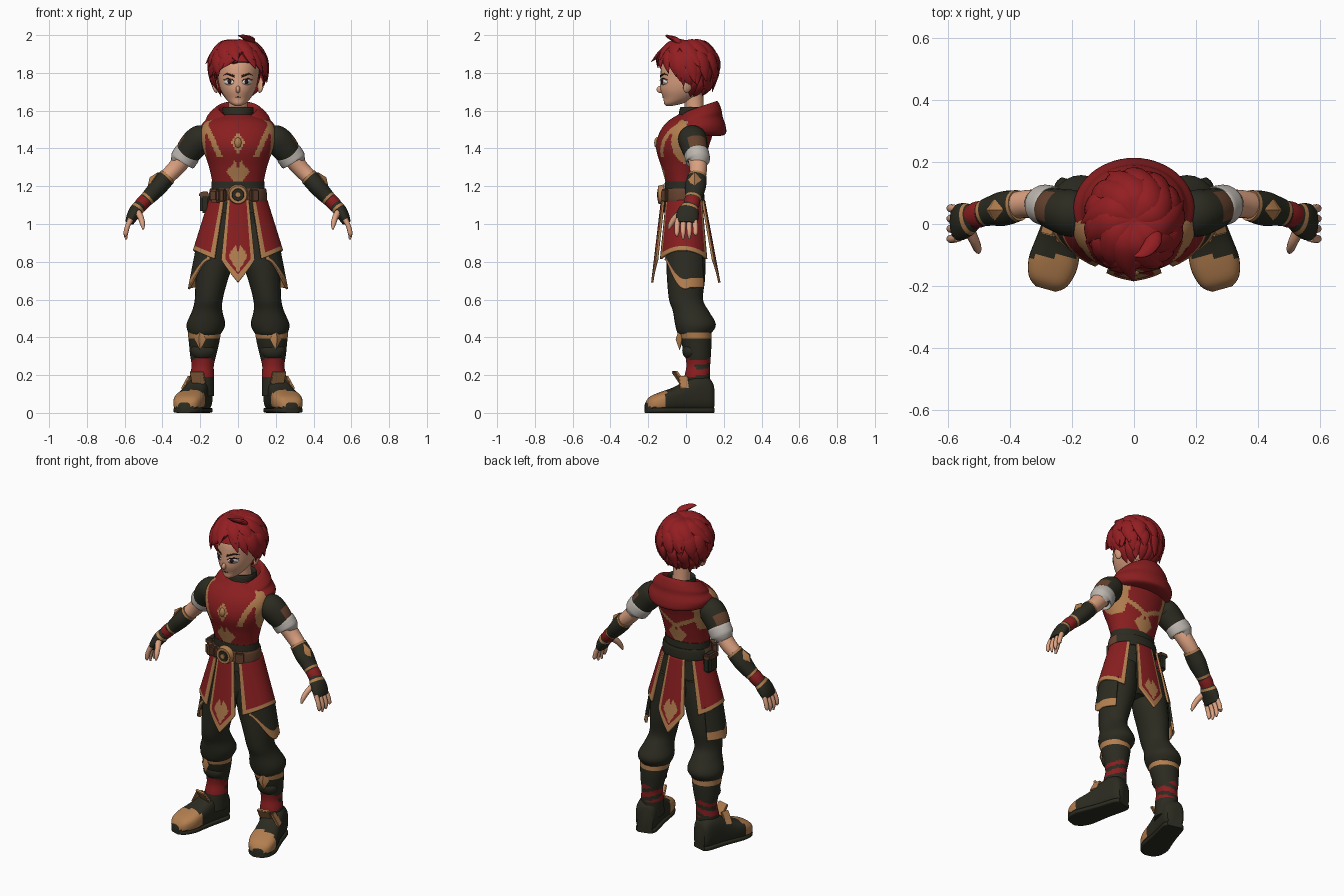
import bpy, bmesh, random
from math import sin, cos, pi, radians, copysign
from mathutils import Vector, Matrix, Euler
from mathutils.bvhtree import BVHTree

random.seed(4)
if "Cube" in bpy.data.objects:
    bpy.data.objects.remove(bpy.data.objects["Cube"])


def material(name, *rgb):
    m = bpy.data.materials.new(name)
    m.use_nodes = True
    m.diffuse_color = (*rgb, 1)
    m.node_tree.nodes["Principled BSDF"].inputs["Base Color"].default_value = (*rgb, 1)
    return m


HAIR = material("hair red", .29, .013, .016)
RED = material("cloth red", .25, .013, .014)
DARK = material("dark cloth", .024, .024, .015)
GOLD = material("gold trim", .45, .21, .078)
SKIN = material("skin", .72, .36, .22)
CUFF = material("pale cuff", .5, .46, .42)
LEATHER = material("brown leather", .13, .055, .028)
WHITE = material("eye white", .75, .72, .7)
INK = material("ink brown", .03, .01, .01)


def finish(name, bm, mats, mirror=False, thick=0):
    bmesh.ops.recalc_face_normals(bm, faces=bm.faces)
    me = bpy.data.meshes.new(name)
    bm.to_mesh(me)
    bm.free()
    for m in mats:
        me.materials.append(m)
    me.shade_smooth()
    me.set_sharp_from_angle(angle=radians(50))
    ob = bpy.data.objects.new(name, me)
    bpy.context.collection.objects.link(ob)
    if thick:
        s = ob.modifiers.new("thickness", 'SOLIDIFY')
        s.thickness, s.offset = thick, 0
    if mirror:
        ob.modifiers.new("mirror", 'MIRROR')
    return ob


def surface(name, f, nu, nv, mats, rule=None, closed=False, mirror=False, thick=0):
    """Grid of f(u, v); rule(u, v, centre) picks each face's material."""
    bm = bmesh.new()
    cols = nu if closed else nu + 1
    rule = rule or (lambda u, v, p: 0)
    grid = [[bm.verts.new(f(i / nu, j / nv)) for i in range(cols)] for j in range(nv + 1)]
    for j in range(nv):
        for i in range(nu):
            k = (i + 1) % cols
            face = bm.faces.new((grid[j][i], grid[j][k], grid[j + 1][k], grid[j + 1][i]))
            face.material_index = int(rule((i + .5) / nu, (j + .5) / nv, face.calc_center_median()))
    if closed:
        for row, v in ((grid[0], 0), (grid[-1], 1)):
            face = bm.faces.new(row)
            face.material_index = int(rule(.5, v, face.calc_center_median()))
    return finish(name, bm, mats, mirror, thick)


def spline(rows, t):
    n = len(rows) - 1
    s = min(int(t * n), n - 1)
    k = t * n - s
    near = [rows[min(max(s + d, 0), n)] for d in (-1, 0, 1, 2)]
    return [b + .5 * k * (c - a + k * (2 * a - 5 * b + 4 * c - d + k * (3 * (b - c) + d - a)))
            for a, b, c, d in zip(*near)]


def loft(name, rings, mats, rule=None, ref=None, n=24, steps=4, sq=1, mirror=False, upright=False):
    """Rings (x, y, z, ra, rb); level rings, or square to the path (or upright) if ref is given."""
    def f(u, v):
        x, y, z, ra, rb = spline(rings, v)
        a, b = Vector((1, 0, 0)), Vector((0, 1, 0))
        if ref:
            p, q = spline(rings, max(v - .02, 0)), spline(rings, min(v + .02, 1))
            t = Vector(q[:3]) - Vector(p[:3])
            if upright:
                t.z = 0
            t.normalize()
            a = Vector(ref)
            a = (a - t * a.dot(t)).normalized()
            b = t.cross(a)
        s, c = [copysign(abs(w) ** sq, w) for w in (sin(u * 2 * pi), cos(u * 2 * pi))]
        return Vector((x, y, z)) + a * max(ra, .001) * s - b * max(rb, .001) * c
    return surface(name, f, n, steps * (len(rings) - 1), mats, rule, True, mirror)


def placed(loc, size, rot):
    return Matrix.LocRotScale(Vector(loc), Euler([radians(r) for r in rot]), Vector(size))


def ball(name, loc, size, mat, rot=(0, 0, 0), seg=20, mirror=False):
    bm = bmesh.new()
    bmesh.ops.create_uvsphere(bm, u_segments=seg, v_segments=max(seg // 2, 2), radius=1,
                              matrix=placed(loc, size, rot))
    return finish(name, bm, [mat], mirror)


def box(name, loc, size, mat, rot=(0, 0, 0), mirror=False):
    bm = bmesh.new()
    bmesh.ops.create_cube(bm, size=1, matrix=placed(loc, size, rot))
    bmesh.ops.bevel(bm, geom=bm.edges[:], offset=min(size) * .25, segments=2, affect='EDGES')
    return finish(name, bm, [mat], mirror)


def disc(name, y, z, r, depth, mat):
    bm = bmesh.new()
    m = Matrix.Translation((0, y, z)) @ Matrix.Rotation(pi / 2, 4, 'X')
    bmesh.ops.create_cone(bm, cap_ends=True, segments=24, radius1=r, radius2=r * .85, depth=depth, matrix=m)
    return finish(name, bm, [mat])


# Head, neck, ears and nose
head = loft("head", [(0, -.09, 1.625, .015, .015), (0, -.066, 1.638, .04, .05), (0, -.035, 1.665, .066, .085),
                     (0, -.01, 1.71, .092, .125), (0, .005, 1.77, .107, .14), (0, .01, 1.85, .112, .138),
                     (0, .01, 1.92, .08, .1), (0, .01, 1.95, .03, .04)], [SKIN], n=40)
loft("neck", [(0, .05, 1.5, .06, .055), (0, .045, 1.6, .05, .05), (0, .035, 1.72, .055, .055)], [SKIN])
ball("ears", (.122, .012, 1.738), (.014, .026, .046), SKIN, (-12, 14, 20), mirror=True)
ball("nose", (0, -.136, 1.712), (.012, .02, .019), SKIN, (-25, 0, 0))

# Eyes, brows and mouth as thin plates laid on the face
tree = BVHTree.FromPolygons([v.co for v in head.data.vertices], [p.vertices for p in head.data.polygons])


def decal(name, outline, mat, lift, mirror=True):
    bm = bmesh.new()
    verts = []
    for x, z in outline:
        hit = tree.ray_cast(Vector((x, -1, z)), Vector((0, 1, 0)))[0]
        verts.append(bm.verts.new((x, hit.y - lift, z)))
    bm.faces.new(verts)
    return finish(name, bm, [mat], mirror, .002)


def oval(x, z, rx, rz):
    return [(x + rx * cos(k * pi / 6), z + rz * sin(k * pi / 6)) for k in range(12)]


decal("eye_whites", oval(.048, 1.751, .026, .015), WHITE, .003)
decal("irises", oval(.045, 1.753, .009, .012), INK, .006)
decal("upper_lids", [(.02, 1.757), (.035, 1.765), (.06, 1.767), (.078, 1.762), (.058, 1.773), (.035, 1.77)], INK, .006)
decal("brows", [(.018, 1.776), (.06, 1.792), (.082, 1.785), (.06, 1.8), (.018, 1.787)], INK, .005)
decal("mouth", [(-.018, 1.672), (0, 1.67), (.018, 1.672), (0, 1.674)], INK, .003, False)

# Hair: scalp shell and overlapping pointed locks, fuller at the front
CENTRE = Vector((0, .012, 1.825))


def scalp(phi, pol, r=1):
    front = 1 + .1 * max(cos(phi), 0) * sin(pol)
    return CENTRE + r * Vector((.136 * sin(phi) * sin(pol), -.142 * front * cos(phi) * sin(pol), .14 * cos(pol)))


surface("hair_shell", lambda u, v: scalp(u * 2 * pi, .02 + v * (radians(76) + 1.2 * sin(u * pi) ** 4), 1.03),
        40, 20, [HAIR], closed=True)


def lock(name, phi, p0, p1, w, swirl, flare):
    rings = []
    for k, r, s in ((0, .95, .5), (.35, 1.06, 1), (.7, 1.1, .8), (1, flare, .03)):
        p = scalp(radians(phi + swirl * k), radians(p0 + (p1 - p0) * k), r)
        rings.append((*p, w * s, w * s * .5))
    a = radians(phi + swirl * .6)
    loft(name, rings, [HAIR], ref=(cos(a), sin(a), 0), n=10, steps=4)


for row, count, first, last, p0, p1, w, swirl in (
        ("crown", 11, 0, 327, 3, 80, .044, 40), ("middle", 10, 60, 300, 36, 108, .042, 14),
        ("side", 9, 80, 280, 74, 130, .032, 8), ("nape", 9, 102, 258, 104, 156, .027, 4)):
    for i in range(count):
        phi = first + (last - first) * i / (count - 1)
        lock(f"hair_{row}_lock_{i + 1}", phi, p0, p1 + random.uniform(-10, 10), w, swirl + random.uniform(-9, 9),
             random.uniform(1.14, 1.3))
for i, (phi, end, swirl) in enumerate(((16, 90, -46), (0, 98, -44), (-18, 104, -40), (-36, 108, -34), (-52, 112, -28),
                                       (-74, 126, -8), (14, 92, 22), (28, 100, 26), (44, 106, 24), (58, 110, 20),
                                       (74, 126, 6))):
    lock(f"hair_fringe_lock_{i + 1}", phi, 28, end, .032, swirl, 1.2)
loft("hair_cowlick", [(.06, -.01, 1.93, .02, .02), (.065, -.05, 1.972, .027, .016), (.035, -.09, 1.99, .02, .01),
                      (0, -.105, 1.998, .002, .002)], [HAIR], ref=(1, 0, 0), n=10)


# Tunic body with painted trim
def tunic(u, v, p):
    x, y, z = abs(p.x), p.y, p.z
    if z < 1.215:
        return 2
    arm = x > .12 and ((y - .02) / .098) ** 2 + ((z - 1.44) / .125) ** 2 < 1
    flame = x / .062 + abs(z - 1.275) / .085 < 1 and x / .02 + abs(z - 1.35) / .06 > 1
    stripe = y < 0 and 1.36 < z < 1.54 and abs(x - .115 - .45 * (z - 1.4)) < .015
    gem = y < 0 and x / .038 + abs(z - 1.43) / .06 < 1
    band = y > 0 and abs(z - 1.33 - .5 * x) < .013
    return arm or flame or stripe or gem or band


loft("tunic", [(0, -.015, 1.12, .138, .095), (0, -.015, 1.2, .134, .09), (0, -.018, 1.3, .153, .112),
               (0, -.02, 1.4, .186, .138), (0, 0, 1.48, .2, .142), (0, .02, 1.54, .17, .12),
               (0, .04, 1.58, .08, .08)], [RED, GOLD, DARK], tunic, n=130, steps=11)
ball("brooch", (0, -.155, 1.43), (.02, .014, .03), GOLD, seg=8)

# Hood draped over the shoulders with a dipped neckline, and the inner collar
HOOD = [(1.475, .04, .155, .13, -.08), (1.485, .048, .186, .162, -.05), (1.52, .05, .195, .16, 0),
        (1.55, .052, .172, .142, .12), (1.575, .054, .16, .134, .22), (1.612, .056, .118, .112, .33),
        (1.605, .055, .098, .092, .33), (1.54, .05, .085, .08, .3)]


def hood(u, v):
    z, cy, rx, ry, tilt = spline(HOOD, v)
    c = cos(u * 2 * pi)
    dip = .042 * max(c, 0) ** 4 * min(1, v * 2)
    return Vector((rx * sin(u * 2 * pi), cy - ry * c, z - tilt * ry * c - dip))


surface("hood", hood, 56, 35, [RED], closed=True)
loft("collar", [(0, .045, 1.51, .082, .09), (0, .042, 1.56, .08, .084), (0, .045, 1.615, .082, .076),
                (0, .045, 1.61, .066, .064), (0, .045, 1.56, .06, .06)], [DARK])

# Waist sash, belt, buckle and pouches
loft("sash", [(0, -.015, 1.06, .15, .108), (0, -.015, 1.14, .143, .102), (0, -.015, 1.225, .14, .097)], [DARK])
loft("belt", [(0, -.015, 1.118, .138, .1), (0, -.015, 1.121, .153, .112), (0, -.015, 1.182, .15, .109),
              (0, -.015, 1.185, .136, .098)], [LEATHER, DARK], lambda u, v, p: p.y > .02, n=40)
disc("buckle", -.132, 1.155, .055, .03, GOLD)
disc("buckle_inset", -.146, 1.155, .036, .008, DARK)
disc("buckle_stud", -.15, 1.155, .016, .008, GOLD)
box("belt_plates", (.085, -.108, 1.152), (.05, .03, .068), LEATHER, (0, 0, 32), True)
box("hip_pouch", (-.175, .01, 1.115), (.05, .085, .115), DARK)
box("hip_pouch_flap", (-.178, .01, 1.155), (.055, .09, .03), LEATHER)
box("small_pouch", (-.12, -.1, 1.15), (.06, .045, .07), LEATHER, (0, 0, -40))


# Skirt panels hanging on a flared cone
def panel(name, a0, a1, top, hem, rule, centre, r0, r1, n=40, mirror=False):
    def f(u, v):
        a = radians(a0 + (a1 - a0) * u)
        z = top + (hem(u) - top) * v
        k = (top - z) / .32
        rx, ry = [p + (q - p) * k for p, q in zip(r0, r1)]
        return Vector((centre[0] + rx * sin(a), centre[1] - ry * cos(a), z))
    surface(name, f, n, n, [RED, GOLD, DARK], rule, mirror=mirror, thick=.012)


def crest(u, v, p):
    x = abs(p.x)
    flame = x / .05 + abs(p.z - .83) / .085 < 1 and x / .018 + abs(p.z - .91) / .06 > 1
    return abs(u - .5) > .37 or v > .9 or flame


def border(u, v, p):
    return abs(u - .5) > .435 or v > .91


def tip(u):
    return .69 + .24 * abs(u - .5)


for name, a, depth in (("front_panel", 0, .122), ("back_panel", 180, .1)):
    panel(name, a - 22, a + 22, 1.125, tip, crest, (0, -.005), (.15, depth), (.235, .16))
panel("side_panels", 30, 140, 1.125, lambda u: .815 + .045 * sin(u * pi), border, (0, -.005), (.15, .112),
      (.25, .148), 48, True)

# Trousers, thigh flaps and lower legs
loft("hips", [(0, -.01, 1.1, .14, .1), (0, -.005, 1, .165, .1), (0, 0, .9, .16, .1), (0, 0, .83, .07, .06)], [DARK])
loft("trouser_legs", [(.09, 0, 1, .085, .095), (.105, 0, .9, .095, .104), (.12, 0, .8, .098, .104),
                      (.14, 0, .7, .085, .1), (.155, 0, .6, .074, .09), (.163, .025, .54, .08, .095),
                      (.17, .05, .47, .102, .108), (.176, .045, .42, .086, .088), (.18, .05, .395, .06, .06)],
     [DARK], mirror=True)
panel("thigh_flaps", 15, 140, .86, lambda u: .81 - .155 * sin(min(u * 1.7, 1.15) * pi / 2) ** 2,
      lambda u, v, p: 1 if v > .76 or u < .06 else 2, (.12, 0), (.1, .108), (.162, .126), 32, True)


def wraps(u, v, p):
    if p.z > .3 - .35 * abs(p.x - .187):
        return 1 if p.z > .392 else 2
    back = p.y > .05 and sin((p.z + .3 * (p.x - .187)) * 2 * pi / .055) < -.2
    return 2 if p.z < .19 or back else 0


loft("lower_legs", [(.178, .048, .425, .088, .086), (.18, .055, .37, .08, .08), (.184, .063, .31, .07, .069),
                    (.187, .065, .25, .059, .063), (.19, .06, .19, .064, .068), (.192, .055, .09, .064, .072)],
     [RED, GOLD, DARK], wraps, n=40, steps=8, mirror=True)
ball("knee_diamonds", (.2, -.034, .39), (.034, .022, .06), GOLD, (0, 0, 20), 4, True)
ball("shin_guards", (.185, .025, .33), (.066, .045, .05), DARK, mirror=True)

# Boots, soles and instep straps
FOOT = [(.138, .048, .15), (.115, .062, .18), (.06, .066, .19), (0, .068, .165), (-.06, .074, .13),
        (-.13, .08, .105), (-.185, .064, .08), (-.21, .034, .05)]
loft("boots", [(.187 + (.14 - y) * .28, y, h / 2 + .006, w, h / 2) for y, w, h in FOOT], [DARK, GOLD],
     lambda u, v, p: p.y < -.105 and p.z > .032, ref=(1, 0, 0), n=32, sq=.7, mirror=True, upright=True)
loft("soles", [(.187 + (.14 - y) * .28, y, .014, w, .014) for y, w, h in FOOT], [DARK], ref=(1, 0, 0),
     sq=.4, mirror=True)
box("boot_tongues", (.212, -.04, .188), (.075, .016, .08), GOLD, (35, 0, 15), True)
box("boot_strap_sides", (.272, -.012, .16), (.014, .05, .08), GOLD, (0, -30, 15), True)

# Arms: sleeve, cuff, skin, bracer, wrist wrap and glove
Y = (0, 1, 0)
loft("sleeves", [(.15, .03, 1.47, .05, .04), (.195, .033, 1.455, .075, .072), (.245, .045, 1.405, .07, .074),
                 (.285, .06, 1.345, .058, .06)], [DARK, LEATHER],
     lambda u, v, p: abs(u - .47) < .12 and .6 < v < .95, Y, steps=8, mirror=True)
loft("cuffs", [(.262, .055, 1.382, .05, .05), (.265, .055, 1.378, .064, .069), (.28, .06, 1.355, .066, .072),
               (.296, .063, 1.332, .063, .068), (.298, .063, 1.328, .048, .048)], [CUFF], ref=Y, mirror=True)
loft("arms", [(.27, .055, 1.37, .05, .05), (.33, .065, 1.295, .046, .045), (.39, .058, 1.235, .042, .04),
              (.5, .03, 1.115, .03, .028)], [SKIN], ref=Y, mirror=True)
loft("bracers", [(.372, .06, 1.252, .05, .046), (.42, .05, 1.2, .056, .048), (.46, .042, 1.155, .048, .042),
                 (.495, .032, 1.12, .04, .036)], [DARK, GOLD], lambda u, v, p: v < .08 or .8 < v < .88,
     Y, steps=8, mirror=True)
ball("bracer_plates", (.45, .045, 1.234), (.022, .036, .052), GOLD, (0, -35, 0), 4, True)
loft("wrist_wraps", [(.488, .034, 1.128, .042, .037), (.505, .03, 1.11, .043, .038), (.522, .024, 1.09, .04, .035)],
     [RED], ref=Y, mirror=True)
loft("gloves", [(.515, .024, 1.1, .04, .033), (.54, .014, 1.07, .055, .036), (.562, .006, 1.035, .06, .03),
                (.575, .004, 1.005, .055, .022)], [DARK, GOLD], lambda u, v, p: .18 < v < .27, Y, steps=6, mirror=True)
for i, (y, z) in enumerate(((-.044, .935), (-.014, .918), (.016, .922), (.046, .945))):
    loft(f"fingers_{i + 1}", [(.568, y, 1.025, .014, .014), (.586, y * 1.08, .985, .014, .013),
                              (.594, y * 1.1, .95, .012, .012), (.592, y * 1.1, z, .005, .005)], [SKIN],
         ref=Y, n=12, mirror=True)
loft("thumbs", [(.532, -.02, 1.065, .02, .018), (.515, -.055, 1.035, .017, .016), (.505, -.08, 1, .014, .013),
                (.502, -.092, .972, .005, .005)], [SKIN], ref=Y, n=12, mirror=True)
